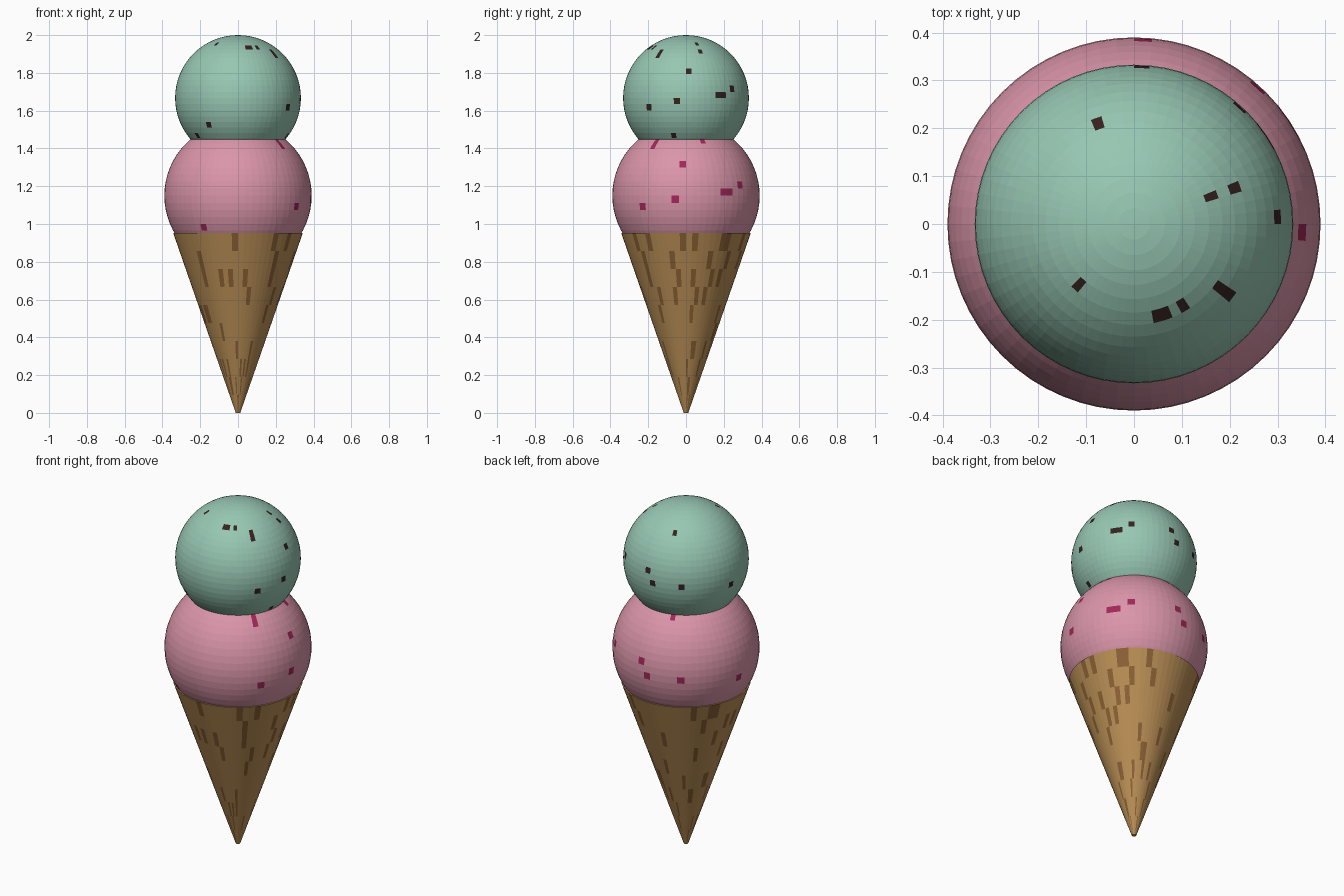
import bpy, bmesh, math, random
from mathutils import Vector

if "Cube" in bpy.data.objects:
    bpy.data.objects.remove(bpy.data.objects["Cube"])

random.seed(4)


def material(name, rgb):
    m = bpy.data.materials.new(name)
    m.diffuse_color = (*rgb, 1)
    m.use_nodes = True
    m.node_tree.nodes["Principled BSDF"].inputs["Base Color"].default_value = m.diffuse_color
    return m


def add_object(name, bm, mats):
    bmesh.ops.recalc_face_normals(bm, faces=bm.faces[:])
    mesh = bpy.data.meshes.new(name)
    bm.to_mesh(mesh)
    bm.free()
    for m in mats:
        mesh.materials.append(m)
    obj = bpy.data.objects.new(name, mesh)
    bpy.context.collection.objects.link(obj)
    return obj


# Directions of the chips, shared by both scoops
CHIPS = [(-.20, .61, .77), (.52, .19, .83), (.67, .21, .71), (-.39, -.39, .83),
         (.14, -.60, .79), (.21, -.57, .79), (.30, -.48, .82), (.49, -.40, .77),
         (.60, -.48, .64), (.92, 0, .40), (.78, -.59, -.19), (-.49, -.74, -.45),
         (-.60, -.48, -.63), (.97, -.19, -.09), (.87, .49, .02), (.82, .57, .02),
         (.66, .75, .10), (.75, -.17, -.63), (0, .98, .17), (-.02, 1, -.03),
         (-.48, .87, -.03), (-.98, .18, -.11)]


def scoop(name, z, radius, cream, chip):
    bm = bmesh.new()
    bmesh.ops.create_uvsphere(bm, u_segments=64, v_segments=32, radius=radius)
    # tint the face nearest each chip direction
    for d in CHIPS:
        target = Vector(d).normalized() * radius
        face = min(bm.faces, key=lambda f: (f.calc_center_median() - target).length)
        face.material_index = 1
    obj = add_object(name, bm, [cream, chip])
    obj.location.z = z


def wafer_cone(name, height, r_tip, r_top, sides, rows, mats):
    bm = bmesh.new()
    rings = []
    for i in range(rows + 1):
        t = i / rows
        r = r_tip + (r_top - r_tip) * t
        rings.append([bm.verts.new((r * math.cos(2 * math.pi * k / sides),
                                    r * math.sin(2 * math.pi * k / sides), height * t))
                      for k in range(sides)])
    for a, b in zip(rings, rings[1:]):
        for k in range(sides):
            n = (k + 1) % sides
            f = bm.faces.new((a[k], a[n], b[n], b[k]))
            f.material_index = int(random.random() < 0.14)  # baked streaks
    bm.faces.new(rings[0])
    bm.faces.new(rings[-1])
    add_object(name, bm, mats)


# Wafer cone
wafer_cone("wafer_cone", 0.952, 0.012, 0.343, 64, 10,
           [material("wafer", (.48, .27, .09)), material("wafer_streak", (.26, .12, .035))])

# Two scoops, overlapping at z = 1.45
scoop("lower_scoop", 1.15, 0.39,
      material("strawberry", (.70, .30, .40)), material("berry_bits", (.36, .02, .10)))
scoop("upper_scoop", 1.667, 0.333,
      material("mint", (.31, .57, .45)), material("chocolate_bits", (.035, .016, .014)))
